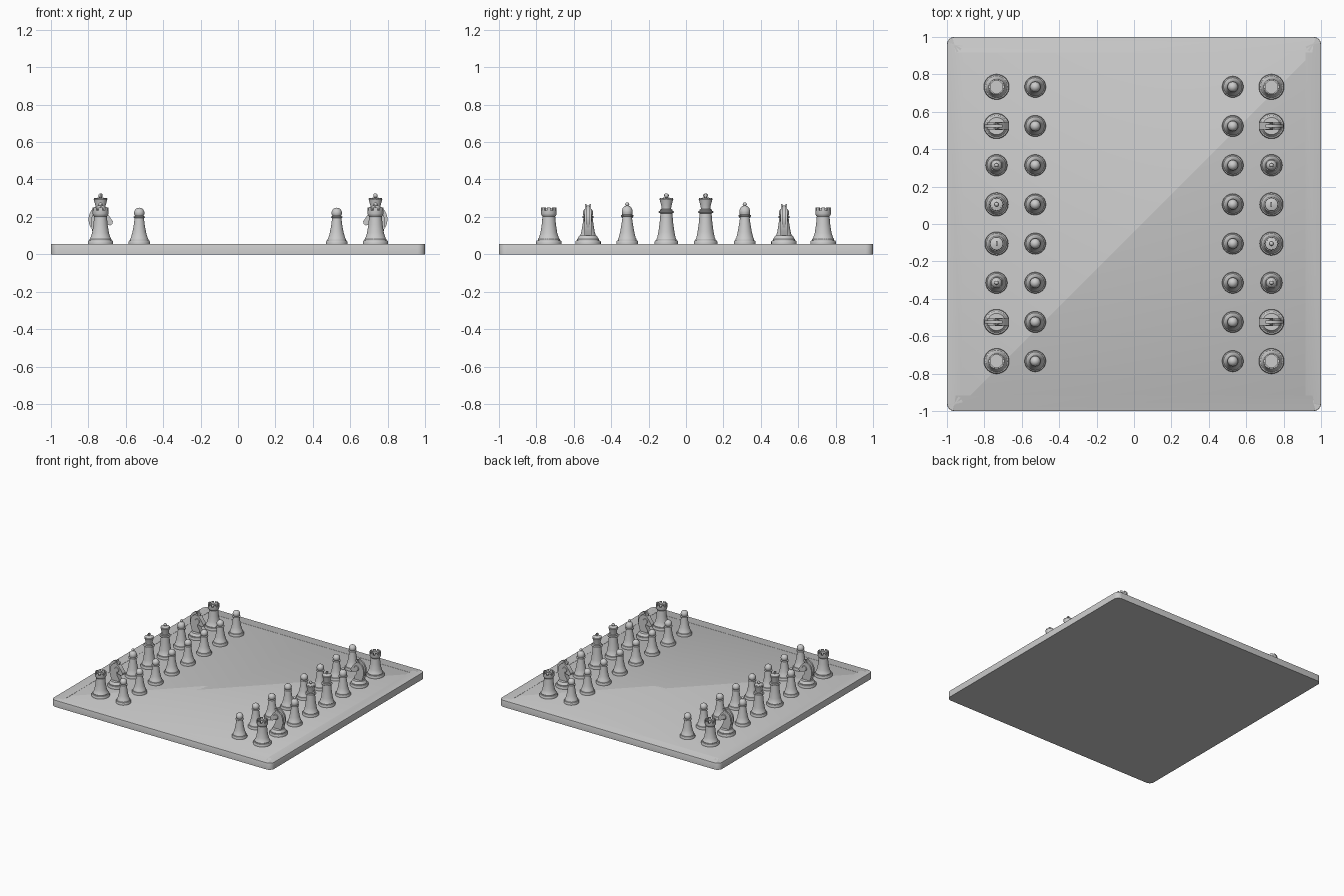
import bpy, bmesh, math
from mathutils import Matrix, Vector

cube = bpy.data.objects.get("Cube")
if cube:
    bpy.data.objects.remove(cube)

grey = bpy.data.materials.new("light_grey")
grey.use_nodes = True
grey.diffuse_color = (0.6, 0.6, 0.6, 1)
grey.node_tree.nodes["Principled BSDF"].inputs["Base Color"].default_value = (0.6, 0.6, 0.6, 1)
TOP = 0.055  # board surface


def lathe(bm, profile, steps=32):
    """Revolve (radius, height) points around the z axis."""
    verts = [bm.verts.new((r, 0, z)) for r, z in profile]
    edges = [bm.edges.new(pair) for pair in zip(verts, verts[1:])]
    bmesh.ops.spin(bm, geom=verts + edges, axis=(0, 0, 1), cent=(0, 0, 0),
                   angle=math.tau, steps=steps, use_merge=True)
    bmesh.ops.remove_doubles(bm, verts=bm.verts, dist=0.00005)


def ball(bm, radius, z, x=0, y=0, seg=20):
    bmesh.ops.create_uvsphere(bm, u_segments=seg, v_segments=seg // 2, radius=radius,
                              matrix=Matrix.Translation((x, y, z)))


def block(bm, size, place, angle=0):
    mat = (Matrix.Rotation(angle, 4, "Z") @ Matrix.Translation(place)
           @ Matrix.Diagonal((*size, 1)))
    bmesh.ops.create_cube(bm, size=1, matrix=mat)


def plate(bm, outline, thick, y=0):
    """Extrude an x-z outline to a plate centred on y."""
    face = bm.faces.new([bm.verts.new((x, y - thick / 2, z)) for x, z in outline])
    new = bmesh.ops.extrude_face_region(bm, geom=[face])["geom"]
    bmesh.ops.translate(bm, vec=(0, thick, 0),
                        verts=[g for g in new if isinstance(g, bmesh.types.BMVert)])


def foot(r):
    """Stepped foot shared by all the turned pieces."""
    return [(0, 0), (r, 0), (r, .014), (r * .95, .019), (r * .86, .021), (r * .86, .027),
            (r * .79, .033)]


def finish(bm, name):
    bmesh.ops.recalc_face_normals(bm, faces=bm.faces)
    mesh = bpy.data.meshes.new(name)
    bm.to_mesh(mesh)
    bm.free()
    mesh.materials.append(grey)
    return mesh


def place(mesh, name, x=0, y=0, z=0, turn=0):
    ob = bpy.data.objects.new(name, mesh)
    ob.location = (x, y, z)
    ob.rotation_euler.z = turn
    bpy.context.collection.objects.link(ob)
    return ob


def pawn():
    bm = bmesh.new()
    lathe(bm, foot(.057) + [(.036, .065), (.029, .105), (.025, .14), (.031, .143),
                            (.031, .147), (.022, .151), (0, .151)])
    ball(bm, .028, .167)
    return bm


def rook():
    bm = bmesh.new()
    lathe(bm, foot(.068) + [(.045, .06), (.038, .105), (.034, .148), (.04, .156),
                            (.042, .162), (.042, .181), (.034, .181), (.034, .172), (0, .172)])
    for i in range(8):  # battlements
        block(bm, (.009, .02, .016), (.0375, 0, .187), i * math.tau / 8)
    return bm


def bishop():
    bm = bmesh.new()
    lathe(bm, foot(.058) + [(.038, .065), (.03, .11), (.025, .147), (.034, .15), (.034, .155),
                            (.026, .158), (.029, .17), (.029, .18), (.023, .195),
                            (.011, .205), (0, .207)])
    ball(bm, .011, .213, seg=12)
    return bm


def royal():
    bm = bmesh.new()
    lathe(bm, foot(.063) + [(.043, .065), (.036, .115), (.032, .165), (.041, .169), (.041, .175),
                            (.033, .179), (.033, .185), (.025, .188), (.027, .205), (.036, .238),
                            (.034, .243), (.012, .25), (0, .251)])
    return bm


def king():
    bm = royal()
    block(bm, (.008, .01, .026), (0, 0, .259))   # cross
    block(bm, (.008, .026, .009), (0, 0, .262))
    return bm


def queen():
    bm = royal()
    for i in range(8):  # coronet points
        a = i * math.tau / 8
        ball(bm, .006, .241, .031 * math.cos(a), .031 * math.sin(a), 8)
    ball(bm, .012, .26, seg=12)
    return bm


def knight():
    bm = bmesh.new()
    lathe(bm, foot(.068) + [(.05, .04), (.046, .046), (0, .046)])
    # neck and head, snout towards +x
    head = [(-.034, .044), (.034, .044), (.03, .07), (.014, .095), (.012, .112), (.03, .108),
            (.05, .1), (.064, .108), (.066, .122), (.048, .148), (.03, .172), (.012, .186),
            (-.014, .186), (-.036, .17), (-.05, .14), (-.052, .1), (-.044, .07)]
    plate(bm, head, .036)
    # curved mane along the centre
    arc = [math.radians(60 + 14 * i) for i in range(12)]
    outer = [(.064 * math.cos(a), .132 + .076 * math.sin(a)) for a in arc]
    inner = [(.044 * math.cos(a), .13 + .052 * math.sin(a)) for a in reversed(arc)]
    plate(bm, outer + inner, .014)
    for side in (-1, 1):  # ears and cheeks
        plate(bm, [(-.012, .175), (.018, .175), (.004, .214)], .008, side * .013)
        bmesh.ops.create_cone(bm, cap_ends=True, segments=20, radius1=.022, radius2=.018,
                              depth=.005, matrix=Matrix.Translation((.012, side * .0195, .14))
                              @ Matrix.Rotation(-side * math.pi / 2, 4, "X"))
    return bm


# Board with rounded corners and a shallow recessed field
bm = bmesh.new()
block(bm, (2, 2, TOP), (0, 0, TOP / 2))
corners = [e for e in bm.edges if abs(e.verts[0].co.z - e.verts[1].co.z) > .01]
bmesh.ops.bevel(bm, geom=corners, offset=.04, segments=6, profile=.5, affect="EDGES")
rim = [e for e in bm.edges if all(v.co.z > TOP - .001 for v in e.verts)]
bmesh.ops.bevel(bm, geom=rim, offset=.004, segments=2, profile=.5, affect="EDGES")
top = max(bm.faces, key=lambda f: f.calc_center_median().z + f.calc_area())
bmesh.ops.inset_region(bm, faces=[top], thickness=.08)
bmesh.ops.inset_region(bm, faces=[top], thickness=.003, depth=-.001)
objects = [place(finish(bm, "board"), "board")]

# Pieces on both sides; the far side is the near side turned half round
kinds = dict(pawn=pawn, rook=rook, knight=knight, bishop=bishop, king=king, queen=queen)
meshes = {name: finish(make(), name) for name, make in kinds.items()}
rank = ["rook", "knight", "bishop", "king", "queen", "bishop", "knight", "rook"]
for side, label in ((-1, "right"), (1, "left")):
    for i, kind in enumerate(rank):
        y = side * (i - 3.5) * -.2095 * -1
        y = -y if side > 0 else -side * (i - 3.5) * .2095
        y = (i - 3.5) * .2095 * -side
        turn = math.pi if side > 0 else 0
        objects.append(place(meshes[kind], f"{label}_{kind}_{i + 1}", side * .735, y, TOP - .001, turn))
        objects.append(place(meshes["pawn"], f"{label}_pawn_{i + 1}", side * .528, y, TOP - .001, turn))

# Smooth shading with sharp edges kept
for mesh in list(meshes.values()) + [objects[0].data]:
    for poly in mesh.polygons:
        poly.use_smooth = True
    mesh.set_sharp_from_angle(angle=math.radians(35))
